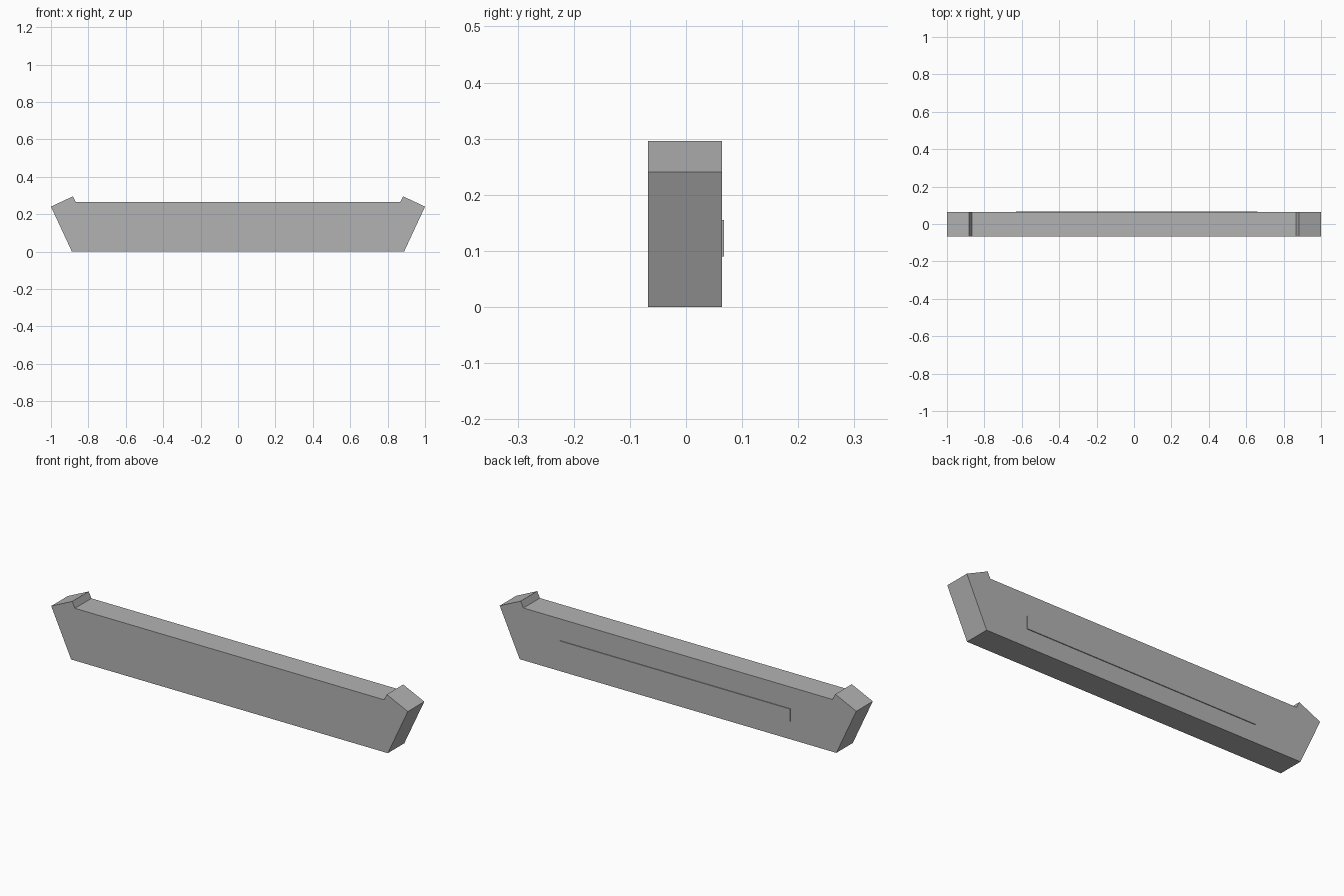
import bpy
import bmesh

cube = bpy.data.objects.get("Cube")
if cube:
    bpy.data.objects.remove(cube, do_unlink=True)

# Single grey material
grey = bpy.data.materials.new("plain_grey")
grey.use_nodes = True
colour = (0.45, 0.45, 0.45, 1)
grey.diffuse_color = colour
grey.node_tree.nodes["Principled BSDF"].inputs["Base Color"].default_value = colour

FRONT, BACK = -0.068, 0.064


def extrude_profile(name, points, y0, y1):
    """Extrude an outline in the xz plane from y0 to y1."""
    bm = bmesh.new()
    face = bm.faces.new([bm.verts.new((x, y0, z)) for x, z in points])
    result = bmesh.ops.extrude_face_region(bm, geom=[face])
    verts = [v for v in result["geom"] if isinstance(v, bmesh.types.BMVert)]
    bmesh.ops.translate(bm, verts=verts, vec=(0, y1 - y0, 0))
    bmesh.ops.recalc_face_normals(bm, faces=bm.faces)
    mesh = bpy.data.meshes.new(name)
    bm.to_mesh(mesh)
    bm.free()
    mesh.materials.append(grey)
    obj = bpy.data.objects.new(name, mesh)
    bpy.context.collection.objects.link(obj)
    return obj


# Beam with flared ends and raised lips, outline mirrored left to right
half = [(0.888, 0), (1.0, 0.241), (0.882, 0.296), (0.867, 0.265)]
outline = half + [(-x, z) for x, z in reversed(half)]
extrude_profile("beam", outline, FRONT, BACK)

# Thin blank plate on the back
plate = [(-0.63, 0.09), (0.66, 0.09), (0.66, 0.155), (-0.63, 0.155)]
extrude_profile("back_plate", plate, BACK, 0.068)
